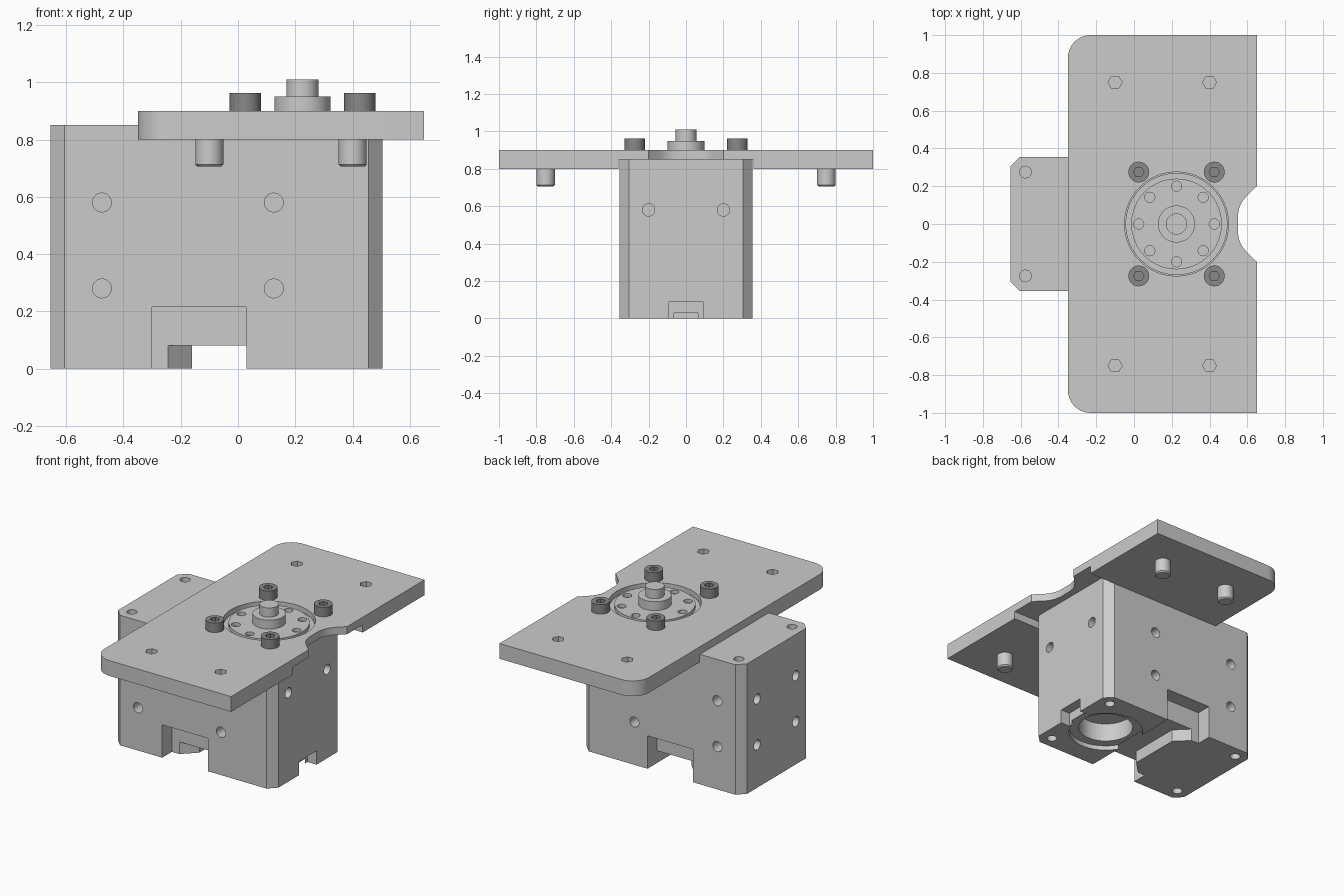
import bpy, bmesh
from math import pi, cos, sin
from mathutils import Matrix

if "Cube" in bpy.data.objects:
    bpy.data.objects.remove(bpy.data.objects["Cube"])


def prism(name, pts, z0, z1):
    """Extrude an xy outline from z0 to z1."""
    bm = bmesh.new()
    low = [bm.verts.new((x, y, z0)) for x, y in pts]
    high = [bm.verts.new((x, y, z1)) for x, y in pts]
    n = len(pts)
    bm.faces.new(low[::-1])
    bm.faces.new(high)
    for i in range(n):
        bm.faces.new((low[i], low[(i + 1) % n], high[(i + 1) % n], high[i]))
    bmesh.ops.recalc_face_normals(bm, faces=bm.faces)
    me = bpy.data.meshes.new(name)
    bm.to_mesh(me)
    bm.free()
    ob = bpy.data.objects.new(name, me)
    bpy.context.collection.objects.link(ob)
    return ob


def box(name, x0, x1, y0, y1, z0, z1):
    return prism(name, [(x0, y0), (x1, y0), (x1, y1), (x0, y1)], z0, z1)


def circle(x, y, r, n=32):
    return [(x + r * cos(2 * pi * i / n), y + r * sin(2 * pi * i / n)) for i in range(n)]


def cyl(name, x, y, r, z0, z1, n=32):
    return prism(name, circle(x, y, r, n), z0, z1)


def drill(axis, a, b, c, r=0.033, depth=0.08):
    """Hole cutter centred at (a, b, c) running along x or y."""
    ob = cyl("hole_cutter", 0, 0, r, -depth, depth, 24)
    rot = Matrix.Rotation(pi / 2, 4, 'Y' if axis == 'x' else 'X')
    ob.data.transform(Matrix.Translation((a, b, c)) @ rot)
    return ob


def cut(target, cutters):
    for c in cutters:
        m = target.modifiers.new("cut", 'BOOLEAN')
        m.operation, m.solver, m.object = 'DIFFERENCE', 'EXACT', c
        bpy.context.view_layer.objects.active = target
        bpy.ops.object.modifier_apply(modifier=m.name)
        bpy.data.objects.remove(c, do_unlink=True)


def bevel(ob, w):
    m = ob.modifiers.new("bevel", 'BEVEL')
    m.width, m.segments, m.limit_method, m.angle_limit = w, 1, 'ANGLE', 1.0


# housing block with chamfered upright corners
X0, X1, Y, C = -0.655, 0.505, 0.355, 0.05
body = prism("housing", [(X0 + C, -Y), (X1 - C, -Y), (X1, -Y + C), (X1, Y - C),
                         (X1 - C, Y), (X0 + C, Y), (X0, Y - C), (X0, -Y + C)], 0, 0.85)
# cable pockets front and back, joined by a waisted channel underneath
cuts = [box("pocket", -0.30, 0.03, min(s * 0.255, s * 0.5), max(s * 0.255, s * 0.5), -0.1, 0.215)
        for s in (-1, 1)]
cuts.append(prism("channel", [(0.03, -0.3), (0.03, 0.3), (-0.245, 0.3), (-0.245, 0.255), (-0.16, 0.17),
                              (-0.16, -0.17), (-0.245, -0.255), (-0.245, -0.3)], -0.1, 0.08))
# notch under the right face, and the stepped bore in the base
cuts.append(box("notch", 0.44, 0.6, -0.09, 0.09, -0.1, 0.09))
cuts.append(cyl("counterbore", 0.225, 0, 0.225, -0.1, 0.03, 48))
cuts.append(cyl("bore", 0.225, 0, 0.165, -0.1, 0.15, 48))
# mounting holes on the sides, base and top
for s in (-1, 1):
    for z in (0.28, 0.58):
        cuts += [drill('y', x, s * Y, z) for x in (-0.475, 0.125)]
        cuts.append(drill('x', X0, s * 0.2, z))
    cuts.append(drill('x', X1, s * 0.2, 0.58))
    cuts += [cyl("hole", x, s * 0.275, 0.031, -0.1, 0.08, 24) for x in (-0.575, 0.425)]
    cuts.append(cyl("hole", -0.575, s * 0.275, 0.031, 0.77, 0.95, 24))
cut(body, cuts)

# mounting plate: rounded left corners, scalloped right edge
R = 0.12
half = [(0.55, 0.05), (0.557, 0.085), (0.572, 0.118), (0.59, 0.14), (0.65, 0.2), (0.65, 1.0)]
half += [(-0.35 + R + R * cos(a), 1 - R + R * sin(a)) for a in [pi / 2 + i * pi / 20 for i in range(11)]]
plate = prism("mounting_plate", half + [(x, -y) for x, y in reversed(half)], 0.80, 0.90)
cuts = [box("groove", -0.5, 0.8, -0.36, 0.36, 0.7, 0.85), cyl("opening", 0.225, 0, 0.275, 0.7, 1, 64)]
cuts += [cyl("hex", x, s * 0.75, 0.037, 0.82, 1, 6) for x in (-0.1, 0.4) for s in (-1, 1)]
cut(plate, cuts)

# round output horn with a ring of holes, hub and shaft
flange = cyl("horn_flange", 0.225, 0, 0.27, 0.84, 0.87, 64)
horn = cyl("output_horn", 0.225, 0, 0.24, 0.865, 0.892, 64)
cut(horn, [cyl("hole", 0.225 + 0.2 * cos(i * pi / 4), 0.2 * sin(i * pi / 4), 0.027, 0.8, 1, 20)
           for i in range(8)])
hub = cyl("horn_hub", 0.225, 0, 0.098, 0.88, 0.95, 48)
shaft = cyl("output_shaft", 0.225, 0, 0.056, 0.94, 1.01)
smooth = [body, plate, flange, horn, hub, shaft]

# socket-head screws around the horn
dark = bpy.data.materials.new("dark_steel")
dark.diffuse_color = (0.25, 0.25, 0.25, 1)
dark.use_nodes = True
dark.node_tree.nodes["Principled BSDF"].inputs["Base Color"].default_value = dark.diffuse_color
for x in (0.025, 0.425):
    for s in (-1, 1):
        head = cyl("screw_head", x, s * 0.275, 0.055, 0.895, 0.962)
        cut(head, [cyl("hex", x, s * 0.275, 0.028, 0.925, 1.1, 6)])
        head.data.materials.clear()
        head.data.materials.append(dark)
        smooth.append(head)

# screw ends projecting below the plate
for x in (-0.1, 0.4):
    for s in (-1, 1):
        pin = cyl("screw_end", x, s * 0.75, 0.049, 0.705, 0.81)
        bevel(pin, 0.008)
        smooth.append(pin)

bpy.ops.object.select_all(action='DESELECT')
for ob in smooth:
    ob.select_set(True)
bpy.context.view_layer.objects.active = body
bpy.ops.object.shade_smooth_by_angle(angle=0.5)
